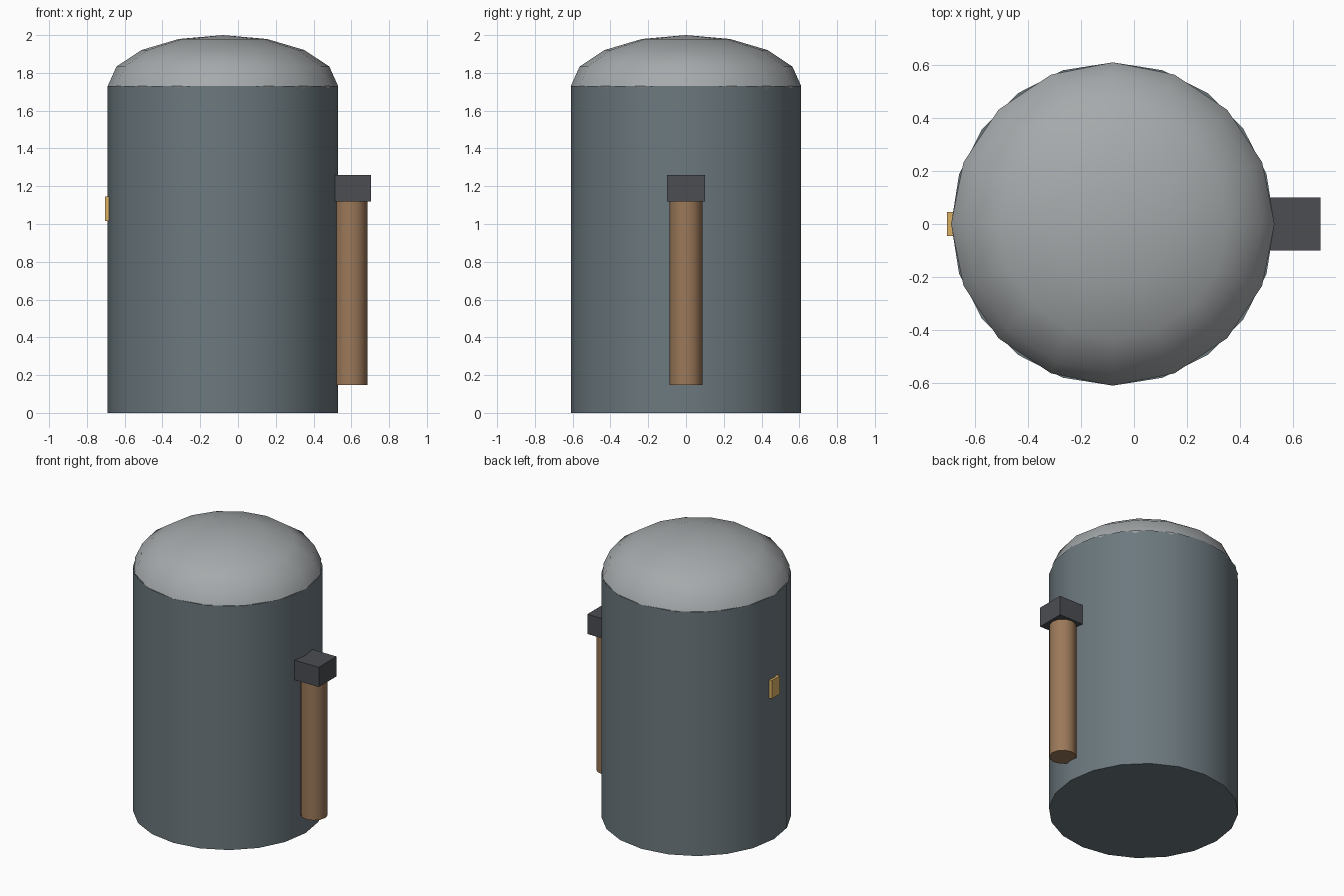
import bpy
from math import radians

if "Cube" in bpy.data.objects:
    bpy.data.objects.remove(bpy.data.objects["Cube"])

BODY_X = -0.08
RADIUS = 0.61
BODY_H = 1.73


def finish(name, color=None, smooth=True):
    """Name the active object, colour it and set its shading."""
    ob = bpy.context.object
    ob.name = name
    bpy.ops.object.transform_apply(location=False, rotation=False, scale=True)
    if smooth:
        bpy.ops.object.shade_smooth_by_angle(angle=radians(40))
    if color:
        mat = bpy.data.materials.new(name + "_material")
        mat.diffuse_color = (*color, 1)
        mat.use_nodes = True
        mat.node_tree.nodes["Principled BSDF"].inputs["Base Color"].default_value = mat.diffuse_color
        ob.data.materials.append(mat)
    return ob


def cylinder(name, sides, r, x, z0, z1, color):
    bpy.ops.mesh.primitive_cylinder_add(
        vertices=sides, radius=r, depth=z1 - z0, location=(x, 0, (z0 + z1) / 2))
    return finish(name, color)


def box(name, center, size, color):
    bpy.ops.mesh.primitive_cube_add(size=1, location=center)
    bpy.context.object.scale = size
    return finish(name, color, smooth=False)


# Tank body
cylinder("tank_body", 20, RADIUS, BODY_X, 0, BODY_H, (0.15, 0.19, 0.21))

# Flattened dome, its lower half sunk into the body
bpy.ops.mesh.primitive_uv_sphere_add(
    segments=16, ring_count=8, radius=RADIUS, location=(BODY_X, 0, BODY_H))
bpy.context.object.scale.z = 0.27 / RADIUS
finish("tank_dome", (0.38, 0.40, 0.41))

# Side pipe and its cap block
cylinder("side_pipe", 12, 0.088, 0.597, 0.148, 1.13, (0.33, 0.19, 0.10))
box("pipe_cap", (0.604, 0, 1.19), (0.2, 0.2, 0.14), (0.07, 0.075, 0.085))

# Small brass tabs on both flanks
for side, label in ((-1, "left"), (1, "right")):
    box(label + "_tab", (BODY_X + side * 0.605, 0, 1.08), (0.04, 0.09, 0.13),
        (0.70, 0.43, 0.13))
